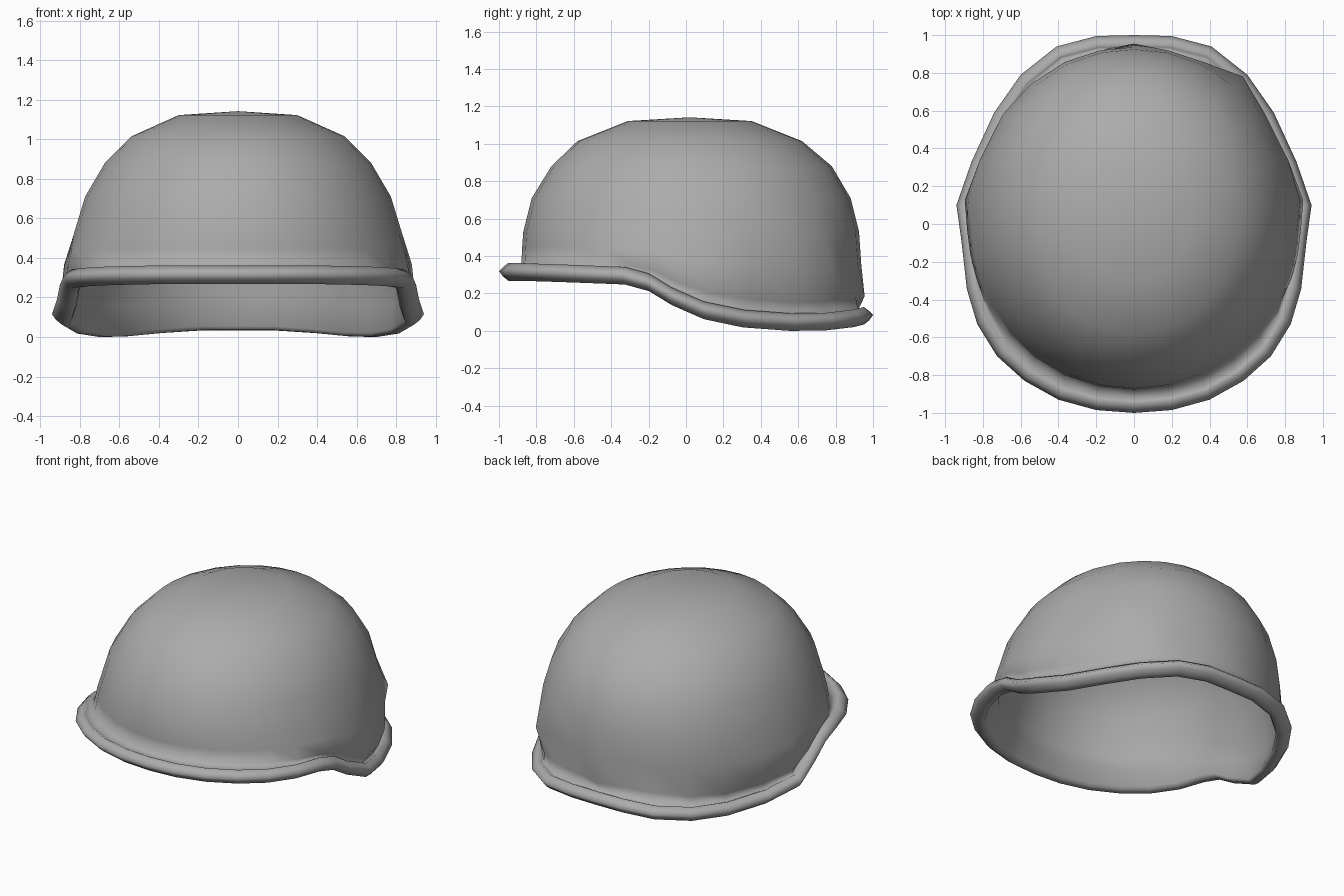
import bpy, bmesh, math

if "Cube" in bpy.data.objects:
    bpy.data.objects.remove(bpy.data.objects["Cube"])

# Right half of the rim edge, front to back (x, y, z)
HALF = [(0, -1, .32), (.2, -.985, .32), (.4, -.93, .32), (.58, -.83, .317),
        (.725, -.7, .313), (.83, -.53, .307), (.885, -.345, .30), (.90, -.21, .265),
        (.915, -.08, .19), (.94, .10, .115), (.86, .33, .07), (.74, .59, .052),
        (.6, .79, .055), (.41, .94, .072), (.2, .995, .085), (0, 1, .085)]
RIM = HALF + [(-x, y, z) for x, y, z in HALF[-2:0:-1]]

# Dome levels, crown downwards: half width, front reach, back reach, height
LEVELS = [(.30, .31, .35, 1.122), (.54, .58, .62, 1.015), (.675, .72, .78, .88),
          (.775, .825, .88, .71), (.83, .87, .925, .53)]
BASE = (.885, .88, .945)


def on_ring(p, half_w, front, back):
    """Point on an oval level in the direction of rim point p."""
    cy, b = (back - front) / 2, (back + front) / 2
    u, v = p[0] / .94, p[1]
    r = (abs(u) ** 2.05 + abs(v) ** 2.05) ** (1 / 2.05)
    return half_w * u / r, cy + b * v / r


def dome_rings(inset):
    rings = []
    for w, f, b, z in LEVELS:
        k = inset * (.3 if z > 1.1 else 1)
        rings.append([(*on_ring(p, w - k, f - k, b - k),
                       z - inset * (1 if z > .9 else .5)) for p in RIM])
    # lower wall follows the wavy rim; small dents and bulges outside
    for t in (.5, 0):
        w, f, b = (BASE[i] + (LEVELS[-1][i] - BASE[i]) * t * .8 - inset for i in range(3))
        ring = []
        for i, p in enumerate(RIM):
            x, y = on_ring(p, w, f, b)
            lo = p[2] + .045 + .055 * min(1, max(0, (p[1] + .3) / .5))
            push = 0
            if not inset:
                if t:
                    push = {9: .02, 12: .05, 21: .02}.get(i, 0)
                else:
                    push = {9: .015, 15: .01, 21: .015}.get(i, -.02 if p[1] > .2 else 0)
            k = 1 + push / math.hypot(x, y)
            ring.append((x * k, y * k, lo + (.53 - lo) * t))
        rings.append(ring)
    return rings


def rim_ring(inward, up):
    ring = []
    for x, y, z in RIM:
        k = 1 - inward / math.hypot(x, y)
        ring.append((x * k, y * k, z + up))
    return ring


# Full section: outer dome, groove, rolled rim, lip, inner dome
rings = dome_rings(0)
rings += [rim_ring(i, u) for i, u in
          ((.078, .03), (.062, .034), (.048, .042), (.022, .022), (0, 0),
           (.02, -.028), (.05, -.052), (.09, -.05), (.10, -.03))]
rings += dome_rings(.05)[::-1]

bm = bmesh.new()
loops = [[bm.verts.new(c) for c in ring] for ring in rings]
n = len(RIM)
for a, b in zip(loops, loops[1:]):
    for i in range(n):
        j = (i + 1) % n
        bm.faces.new((a[i], b[i], b[j], a[j]))
# Crown caps, outside and inside
for loop, z in ((loops[0], 1.142), (loops[-1], 1.09)):
    top = bm.verts.new((0, .02, z))
    for i in range(n):
        bm.faces.new((top, loop[i], loop[(i + 1) % n]))
bmesh.ops.recalc_face_normals(bm, faces=bm.faces)
mesh = bpy.data.meshes.new("helmet_shell")
bm.to_mesh(mesh)
bm.free()
mesh.shade_smooth()

# Dark grey finish
grey = bpy.data.materials.new("dark_grey")
grey.diffuse_color = (.41, .41, .41, 1)
grey.use_nodes = True
grey.node_tree.nodes["Principled BSDF"].inputs["Base Color"].default_value = grey.diffuse_color
mesh.materials.append(grey)
helmet = bpy.data.objects.new("helmet_shell", mesh)
bpy.context.collection.objects.link(helmet)
